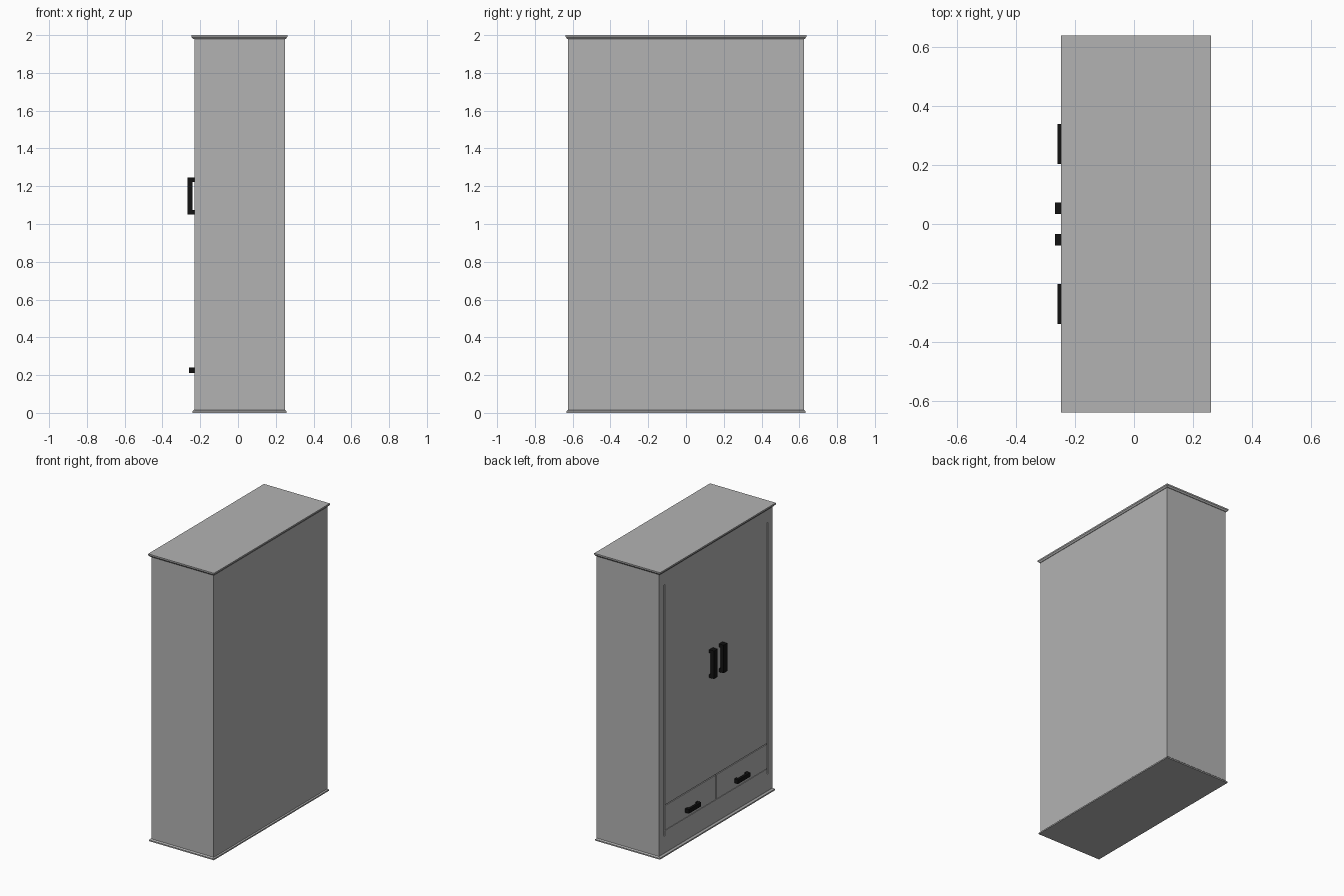
import bpy, bmesh

if "Cube" in bpy.data.objects:
    bpy.data.objects.remove(bpy.data.objects["Cube"])


def material(name, rgb):
    m = bpy.data.materials.new(name)
    m.diffuse_color = (*rgb, 1)
    m.use_nodes = True
    m.node_tree.nodes["Principled BSDF"].inputs["Base Color"].default_value = m.diffuse_color
    return m


GREY = material("grey_paint", (0.45, 0.45, 0.45))
BLACK = material("black_metal", (0.006, 0.006, 0.006))


def add_box(bm, x, y, z):
    """Add a box given by its (min, max) ranges; return its vertices."""
    verts = bmesh.ops.create_cube(bm, size=1)["verts"]
    for v in verts:
        for i, (lo, hi) in enumerate((x, y, z)):
            v.co[i] = hi if v.co[i] > 0 else lo
    return verts


def finish(name, bm, mat):
    mesh = bpy.data.meshes.new(name)
    bm.to_mesh(mesh)
    bm.free()
    mesh.materials.append(mat)
    obj = bpy.data.objects.new(name, mesh)
    bpy.context.collection.objects.link(obj)
    return obj


def boxes(name, mat, *ranges):
    bm = bmesh.new()
    for r in ranges:
        add_box(bm, *r)
    return finish(name, bm, mat)


def chamfered_slab(name, x, y, z, inner_z, inset):
    """Slab whose z = inner_z side is drawn in by inset on all sides."""
    bm = bmesh.new()
    add_box(bm, x, y, z)
    side = [f for f in bm.faces if abs(f.calc_center_median().z - inner_z) < 1e-5]
    mid = (z[0] + z[1]) / 2
    # split the rim at mid height, then draw in the inner side
    bmesh.ops.bisect_plane(bm, geom=bm.verts[:] + bm.edges[:] + bm.faces[:],
                           plane_co=(0, 0, mid), plane_no=(0, 0, 1))
    for v in bm.verts:
        if abs(v.co.z - inner_z) < 1e-5:
            v.co.x += inset if v.co.x < 0 else -inset
            v.co.y += inset if v.co.y < 0 else -inset
    return finish(name, bm, GREY)


FRONT, BACK, SIDE = -0.23, 0.25, 0.625
FLOOR = FRONT + 0.008            # depth of the narrow gaps in the front
LOW, HIGH = 0.01, 1.985
DOOR_Y, DOOR_Z, DOOR_TOP = 0.56, 0.35, 1.885
FRAME_Y = 0.572
skin = (FRONT, FLOOR)

# Cabinet body and its face frame
boxes("cabinet_body", GREY, ((FLOOR, BACK), (-SIDE, SIDE), (LOW, HIGH)))
boxes("face_frame", GREY,
      (skin, (-SIDE, -FRAME_Y), (LOW, HIGH)),
      (skin, (FRAME_Y, SIDE), (LOW, HIGH)),
      (skin, (-FRAME_Y, FRAME_Y), (DOOR_TOP, HIGH)),
      (skin, (-FRAME_Y, FRAME_Y), (LOW, 0.135)))

# Cornice and plinth, chamfered toward the body
chamfered_slab("cornice", (-0.246, 0.261), (-0.637, 0.637), (1.98, 2.0), 1.98, 0.008)
chamfered_slab("plinth", (-0.242, 0.257), (-0.633, 0.633), (0, 0.018), 0.018, 0.01)

for s, label in ((-1, "right"), (1, "left")):
    def span(a, b):
        return tuple(sorted((s * a, s * b)))

    # Door and drawer fronts
    boxes(label + "_door", GREY, (skin, span(0.001, DOOR_Y), (DOOR_Z, DOOR_TOP)))
    boxes(label + "_drawer", GREY, (skin, span(0.005, DOOR_Y), (0.175, DOOR_Z - 0.006)))

    # Upright door handle with two posts
    y = span(0.033, 0.073)
    boxes(label + "_door_handle", BLACK,
          ((-0.267, -0.241), y, (1.05, 1.245)),
          ((-0.241, FRONT), y, (1.05, 1.073)),
          ((-0.241, FRONT), y, (1.222, 1.245)))

    # Level drawer handle with two posts
    z = (0.212, 0.241)
    boxes(label + "_drawer_handle", BLACK,
          ((-0.259, -0.243), span(0.203, 0.338), z),
          ((-0.243, FRONT), span(0.203, 0.225), z),
          ((-0.243, FRONT), span(0.316, 0.338), z))

# Rail below the drawers
boxes("drawer_rail", GREY, (skin, (-DOOR_Y, DOOR_Y), (0.135, 0.172)))
